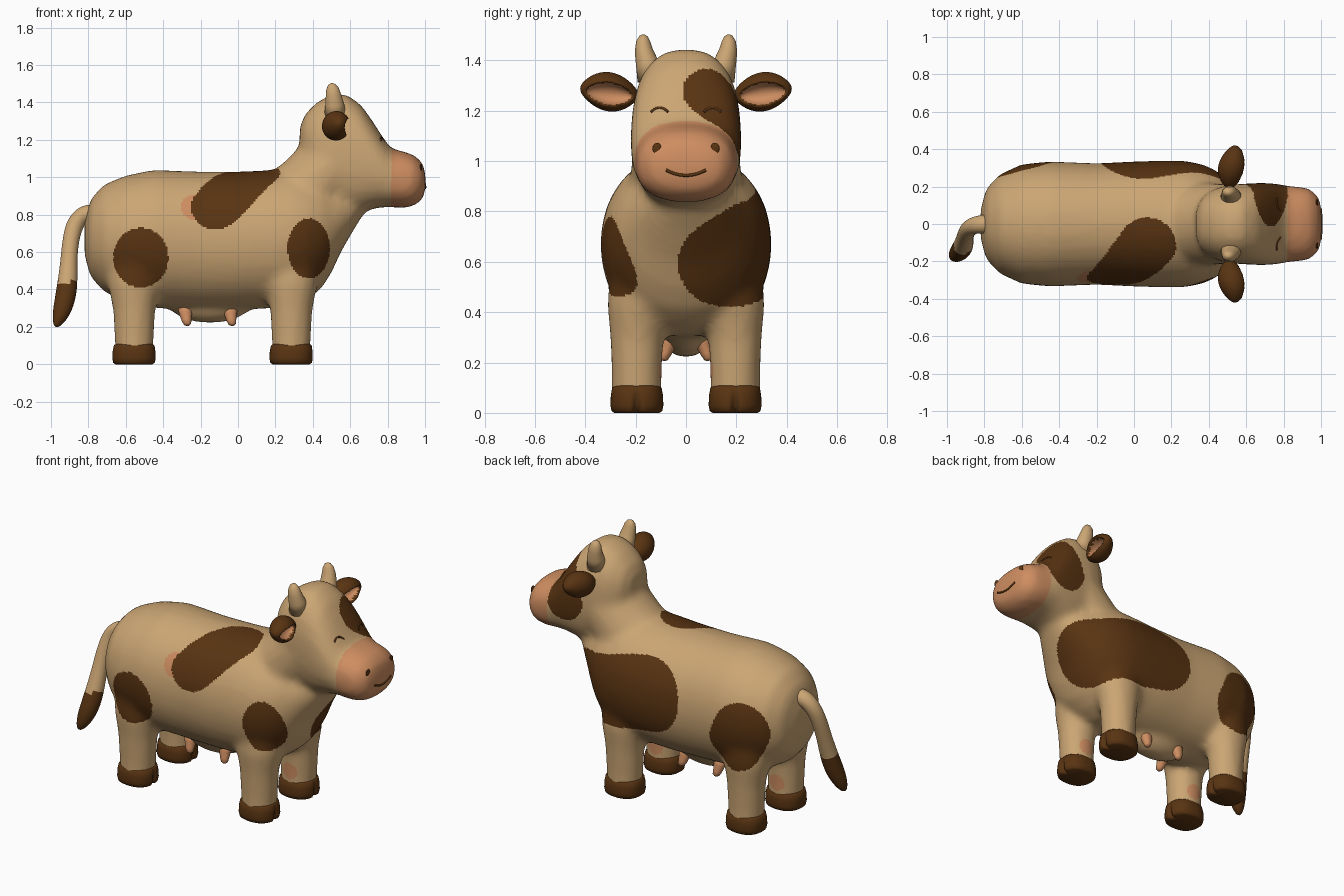
import bpy, bmesh, math
from mathutils import Vector
from mathutils.bvhtree import BVHTree

if "Cube" in bpy.data.objects:
    bpy.data.objects.remove(bpy.data.objects["Cube"])


def material(name, rgb):
    m = bpy.data.materials.new(name)
    m.use_nodes = True
    m.diffuse_color = (*rgb, 1)
    m.node_tree.nodes["Principled BSDF"].inputs["Base Color"].default_value = (*rgb, 1)
    return m


CREAM = material("cream", (0.6, 0.38, 0.175))
BROWN = material("dark brown", (0.1, 0.034, 0.006))
PINK = material("pink", (0.62, 0.27, 0.12))
PALETTE = [CREAM, BROWN, PINK]


def finish(name, bm, mats):
    bmesh.ops.recalc_face_normals(bm, faces=bm.faces)
    mesh = bpy.data.meshes.new(name)
    bm.to_mesh(mesh)
    bm.free()
    for m in mats:
        mesh.materials.append(m)
    mesh.shade_smooth()
    obj = bpy.data.objects.new(name, mesh)
    bpy.context.collection.objects.link(obj)
    return obj


def bake(obj):
    """Replace the mesh by its modified version, keeping the palette."""
    bpy.context.view_layer.update()
    deps = bpy.context.evaluated_depsgraph_get()
    mesh = bpy.data.meshes.new_from_object(obj.evaluated_get(deps))
    obj.modifiers.clear()
    obj.data = mesh
    mesh.materials.clear()
    for m in PALETTE:
        mesh.materials.append(m)
    mesh.shade_smooth()


def loft(bm, rows, axis=None, power=2, sides=32):
    """Skin rows of (centre, half height, half width) with closed ends."""
    rows = [(Vector(c), a, b) for c, a, b in rows]
    rings = []
    for i, (c, a, b) in enumerate(rows):
        t = axis or rows[min(i + 1, len(rows) - 1)][0] - rows[max(i - 1, 0)][0]
        t = Vector(t).normalized()
        side = (Vector((0, 1, 0)) - t * t.y).normalized()
        up = t.cross(side)
        ring = []
        for k in range(sides):
            w = math.tau * k / sides
            p, q = math.cos(w), math.sin(w)
            p = math.copysign(abs(p) ** (2 / power), p)
            q = math.copysign(abs(q) ** (2 / power), q)
            ring.append(bm.verts.new(c + up * a * p + side * b * q))
        rings.append(ring)
    for r, s in zip(rings, rings[1:]):
        for k in range(sides):
            bm.faces.new((r[k], r[k - 1], s[k - 1], s[k]))
    bm.faces.new(rings[0])
    bm.faces.new(rings[-1][::-1])


def slices(bm, rows, power):
    """Loft along x from (x, top, bottom, half width)."""
    loft(bm, [((x, 0, (t + b) / 2), (t - b) / 2, w) for x, t, b, w in rows], (1, 0, 0), power)


def ball(bm, centre, size):
    verts = bmesh.ops.create_uvsphere(bm, u_segments=32, v_segments=20, radius=1)["verts"]
    for v in verts:
        v.co = Vector(centre) + Vector([p * s for p, s in zip(v.co, size)])


# Body, neck, head, legs and udder fused into one skin
LEG_X, LEG_Y = (-.555, .285), .195
bm = bmesh.new()
slices(bm, [(-.82, .76, .58, .08), (-.79, .88, .47, .19), (-.72, .96, .39, .265),
            (-.6, 1.01, .33, .32), (-.45, 1.04, .3, .335), (-.2, 1.03, .29, .325),
            (0, 1.03, .29, .335), (.2, 1.04, .3, .34), (.3, 1.04, .31, .335),
            (.38, 1.02, .35, .315), (.45, 1, .41, .28), (.5, .97, .49, .24),
            (.55, .95, .6, .2), (.62, .92, .72, .14), (.67, .9, .8, .08)], 2.1)
loft(bm, [((.22, 0, .8), .2, .2), ((.4, 0, .95), .2, .22), ((.54, 0, 1.1), .2, .21)])
slices(bm, [(.33, 1.27, 1.13, .07), (.36, 1.34, 1, .14), (.42, 1.4, .9, .185),
            (.5, 1.445, .82, .21), (.58, 1.445, .8, .215), (.66, 1.385, .81, .22),
            (.72, 1.3, .83, .22), (.77, 1.22, .84, .215), (.82, 1.15, .84, .205),
            (.88, 1.14, .835, .2), (.94, 1.12, .845, .19), (.985, 1.08, .88, .15),
            (1.003, 1.02, .93, .09)], 2.4)
for x in LEG_X:
    for s in (-1, 1):
        loft(bm, [((x, s * LEG_Y, .03), .1, .1), ((x, s * LEG_Y, .15), .107, .1),
                  ((x, s * LEG_Y, .3), .115, .107), ((x, s * .19, .42), .14, .125),
                  ((x, s * .17, .55), .15, .13)])
ball(bm, (-.15, 0, .32), (.22, .105, .1))
body = finish("body", bm, PALETTE)
mod = body.modifiers.new("fuse", "REMESH")
mod.mode, mod.voxel_size = "VOXEL", .021
mod = body.modifiers.new("soften", "SMOOTH")
mod.factor, mod.iterations = .5, 10
mod = body.modifiers.new("refine", "SUBSURF")
mod.levels = mod.render_levels = 1
bake(body)


# Coat patches, each a capsule between two points
def in_capsule(p, a, b, ra, rb):
    a, b = Vector(a), Vector(b)
    t = max(0, min(1, (p - a).dot(b - a) / (b - a).length_squared))
    return (p - a.lerp(b, t)).length < ra + (rb - ra) * t


CAPSULES = [((-.12, -.33, .86), (.07, -.12, 1.03), .14, .155),
            ((.06, .32, .71), (.5, .17, .62), .23, .21),
            ((.72, .1, 1.27), (.7, .22, 1.1), .115, .13),
            ((-.56, .33, .57), (-.59, .3, .65), .17, .17)]
# Ovals on the -y flank: x, z, half width, half height
OVALS = [(-.52, .57, .147, .16), (.378, .62, .113, .16)]


def coat(p):
    if p.x > .822 and p.z > .8:
        return 2
    if p.y < 0 and any(((p.x - x) / w) ** 2 + ((p.z - z) / h) ** 2 < 1 for x, z, w, h in OVALS):
        return 1
    if any(in_capsule(p, *c) for c in CAPSULES):
        return 1
    if p.y < 0 and math.hypot(p.x + .24, p.z - .84) < .065:
        return 2
    # Pink inner leg marks
    for x, s in ((LEG_X[0], -1), (LEG_X[1], -1), (LEG_X[1], 1)):
        if (p - Vector((x, s * .1, .17))).length < .05:
            return 2
    return 0


for f in body.data.polygons:
    f.material_index = coat(f.center)

# Hooves with a cleft at the front
for x, end in zip(LEG_X, ("hind", "front")):
    for s, side in ((-1, "right"), (1, "left")):
        bm = bmesh.new()
        y = s * LEG_Y
        loft(bm, [((x, y, z), a, a * .9) for z, a in
                  ((0, .1), (.008, .112), (.03, .117), (.07, .115), (.1, .109), (.108, .1))],
             (0, 0, 1), 2.3, 96)
        for v in bm.verts:
            if v.co.x > x and v.co.z < .08:
                v.co.x -= .04 * math.exp(-((v.co.y - y) / .012) ** 2) * (1 - v.co.z / .09)
        finish(f"{end}_hoof_{side}", bm, [BROWN])

# Teats
for x, end in ((-.28, "hind"), (-.04, "front")):
    for s, side in ((-1, "right"), (1, "left")):
        bm = bmesh.new()
        loft(bm, [((x, s * .055, .31), .045, .04), ((x, s * .07, .27), .034, .03),
                  ((x + .005, s * .083, .235), .026, .024), ((x + .01, s * .09, .215), .02, .018),
                  ((x + .01, s * .092, .207), .008, .008)])
        finish(f"{end}_teat_{side}", bm, [PINK])

# Tail with a dark tuft
bm = bmesh.new()
loft(bm, [((-.74, 0, .8), .055, .055), ((-.82, 0, .81), .052, .05), ((-.87, -.01, .76), .05, .045),
          ((-.895, -.04, .67), .045, .045), ((-.905, -.075, .55), .045, .045),
          ((-.91, -.11, .44), .055, .05), ((-.925, -.14, .34), .057, .055),
          ((-.95, -.165, .26), .045, .043), ((-.968, -.175, .215), .024, .025),
          ((-.975, -.18, .2), .008, .008)], sides=16)
tail = finish("tail", bm, PALETTE)
mod = tail.modifiers.new("refine", "SUBSURF")
mod.levels = mod.render_levels = 2
bake(tail)
for f in tail.data.polygons:
    f.material_index = int(f.center.z < .44)

# Horns and cupped ears
for s, side in ((-1, "right"), (1, "left")):
    bm = bmesh.new()
    loft(bm, [((.52, s * .135, 1.33), .06, .06), ((.517, s * .155, 1.39), .05, .045),
              ((.51, s * .168, 1.44), .041, .036), ((.505, s * .17, 1.475), .033, .028),
              ((.503, s * .168, 1.495), .02, .017), ((.503, s * .167, 1.502), .007, .007)])
    finish(f"horn_{side}", bm, [CREAM])

    bm = bmesh.new()
    bmesh.ops.create_uvsphere(bm, u_segments=64, v_segments=40, radius=1)
    inner = set()
    for v in bm.verts:
        u, w, h = v.co
        d = (w / .8) ** 2 + ((h + .1) / .58) ** 2
        if u > 0 and d < 1:
            u -= 1.1 * (1 - d) ** .5
            inner.add(v)
        width = 1 - .25 * w * w
        v.co = (.525 + .075 * u * width + .015 * w, s * (.305 + .115 * w),
                1.275 + .078 * h * width + .012 * w)
    for f in bm.faces:
        f.material_index = int(all(v in inner for v in f.verts))
    finish(f"ear_{side}", bm, [BROWN, PINK])

# Face details laid on the skin
bm = bmesh.new()
bm.from_mesh(body.data)
skin = BVHTree.FromBMesh(bm)
bm.free()


def on_face(y, z):
    return skin.ray_cast(Vector((2, y, z)), Vector((-1, 0, 0)))[0]


def line(name, points, thick):
    curve = bpy.data.curves.new(name, "CURVE")
    curve.dimensions, curve.bevel_depth, curve.use_fill_caps = "3D", thick, True
    spline = curve.splines.new("POLY")
    spline.points.add(len(points) - 1)
    for p, (y, z) in zip(spline.points, points):
        p.co = (*on_face(y, z), 1)
    curve.materials.append(BROWN)
    bpy.context.collection.objects.link(bpy.data.objects.new(name, curve))


STEPS = [i / 8 - 1 for i in range(17)]
line("mouth", [(.08 * t, .943 + .022 * t * t) for t in STEPS], .006)
for s, side in ((-1, "right"), (1, "left")):
    line(f"closed_eye_{side}", [(s * .105 + .034 * t, 1.212 - .018 * t * t) for t in STEPS], .005)
    bm = bmesh.new()
    ball(bm, on_face(s * .115, 1.05), (.006, .018, .022))
    finish(f"nostril_{side}", bm, [BROWN])
